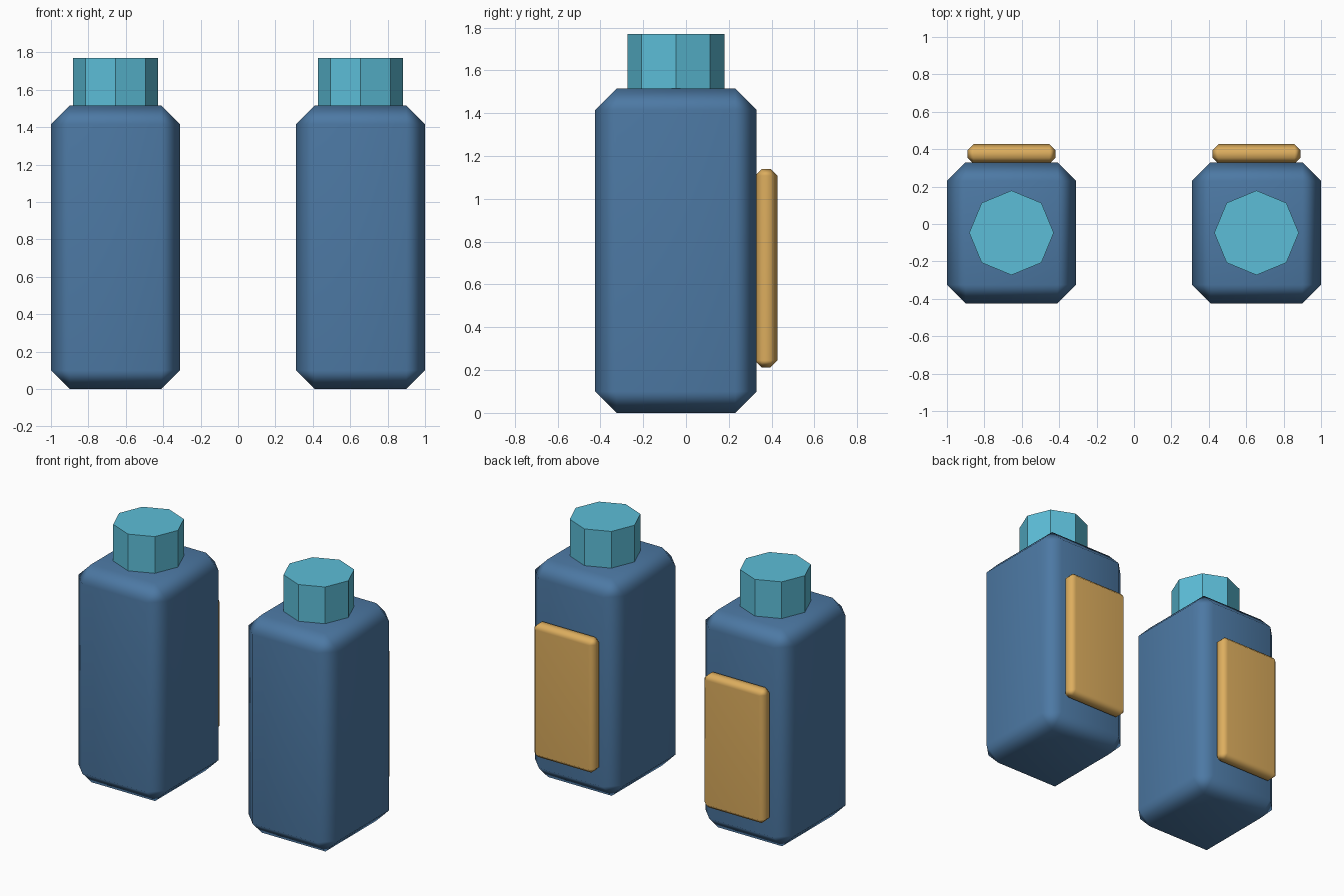
import bpy
import bmesh
from mathutils import Matrix, Vector

default = bpy.data.objects.get("Cube")
if default:
    bpy.data.objects.remove(default, do_unlink=True)


def make_material(name, rgb):
    mat = bpy.data.materials.new(name)
    mat.use_nodes = True
    color = (*rgb, 1.0)
    mat.diffuse_color = color
    mat.node_tree.nodes["Principled BSDF"].inputs["Base Color"].default_value = color
    return mat


blue = make_material("slate blue", (0.073, 0.19, 0.37))
teal = make_material("light teal", (0.107, 0.51, 0.68))
tan = make_material("golden tan", (0.72, 0.42, 0.112))


def add_object(name, bm, mat, location):
    mesh = bpy.data.meshes.new(name)
    bm.to_mesh(mesh)
    bm.free()
    mesh.materials.append(mat)
    obj = bpy.data.objects.new(name, mesh)
    obj.location = location
    bpy.context.collection.objects.link(obj)
    return obj


def chamfered_box(name, low, high, chamfer, mat):
    """Box between two corners with single-segment chamfers, shaded smooth."""
    low, high = Vector(low), Vector(high)
    bm = bmesh.new()
    bmesh.ops.create_cube(bm, size=1, matrix=Matrix.Diagonal((*(high - low), 1)))
    bmesh.ops.bevel(bm, geom=bm.edges[:], offset=chamfer, segments=1,
                    affect='EDGES', profile=0.5)
    for face in bm.faces:
        face.smooth = True
    obj = add_object(name, bm, mat, (low + high) / 2)
    obj.modifiers.new("flat_sides", 'WEIGHTED_NORMAL')
    return obj


def octagon_cap(name, radius, bottom, top, x, y, mat):
    """Flat-shaded eight-sided prism."""
    bm = bmesh.new()
    bmesh.ops.create_cone(bm, cap_ends=True, segments=8, radius1=radius,
                          radius2=radius, depth=top - bottom)
    return add_object(name, bm, mat, (x, y, (bottom + top) / 2))


# Two matching bottles, each with a cap and a back panel
for side, x in (("left", 0.655), ("right", -0.655)):
    chamfered_box(f"{side}_bottle_body", (x - 0.345, -0.425, 0),
                  (x + 0.345, 0.33, 1.515), 0.1, blue)
    octagon_cap(f"{side}_bottle_cap", 0.226, 1.5, 1.77, x, -0.047, teal)
    chamfered_box(f"{side}_back_panel", (x - 0.235, 0.322, 0.213),
                  (x + 0.235, 0.427, 1.14), 0.032, tan)
